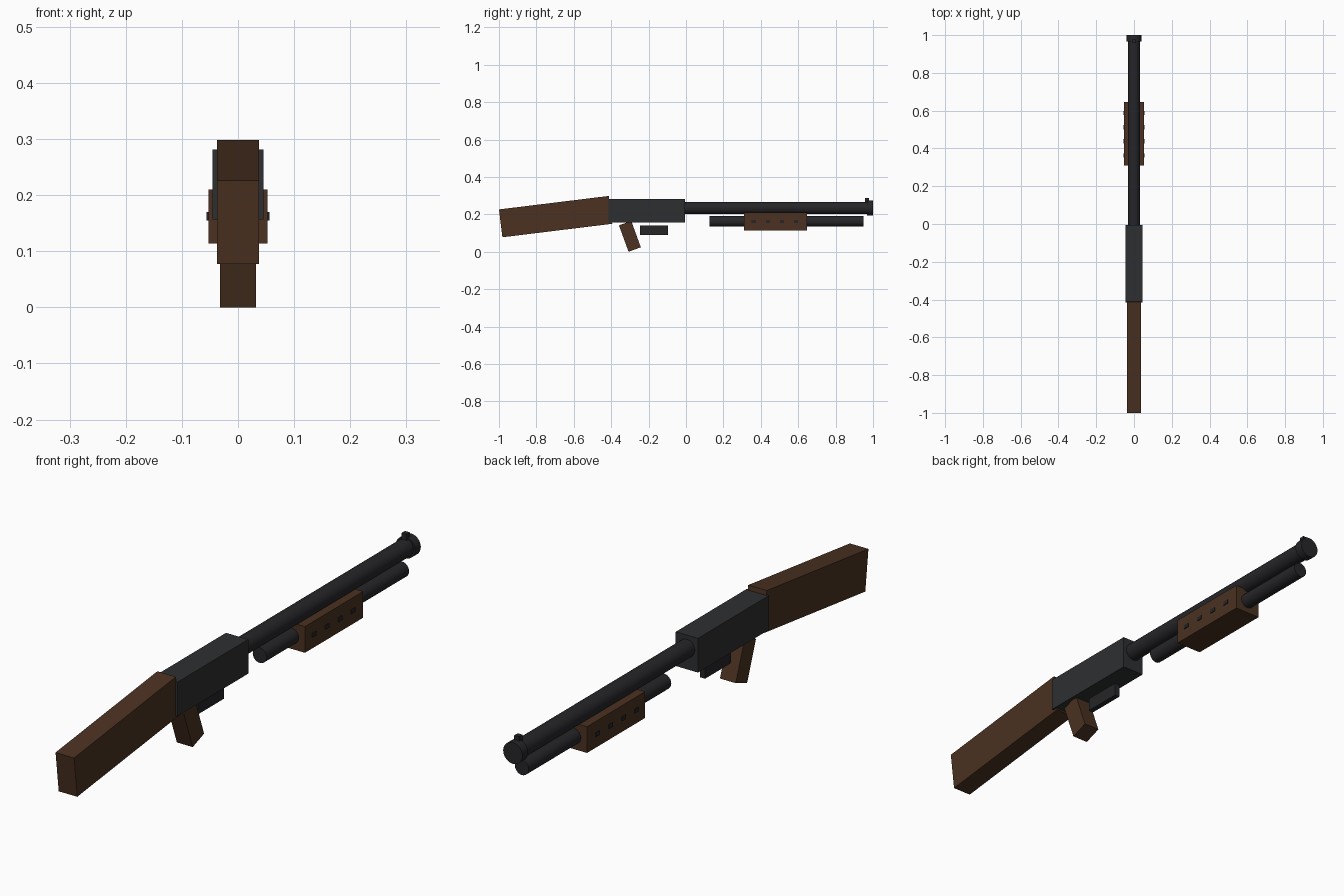
import bpy
from math import radians

cube = bpy.data.objects.get("Cube")
if cube:
    bpy.data.objects.remove(cube, do_unlink=True)


def material(name, rgb):
    m = bpy.data.materials.new(name)
    m.use_nodes = True
    m.diffuse_color = (*rgb, 1)
    bsdf = next(n for n in m.node_tree.nodes if n.type == 'BSDF_PRINCIPLED')
    bsdf.inputs["Base Color"].default_value = (*rgb, 1)
    return m


WOOD = material("brown wood", (0.069, 0.031, 0.015))
STEEL = material("grey steel", (0.026, 0.028, 0.030))
DARK = material("dark steel", (0.019, 0.019, 0.022))


def finish(name, mat):
    ob = bpy.context.object
    ob.name = ob.data.name = name
    ob.data.materials.append(mat)
    return ob


def box(name, mat, centre, size, tilt=0):
    """Box of the given size, tilted about x in degrees."""
    bpy.ops.mesh.primitive_cube_add(size=1, location=centre)
    ob = finish(name, mat)
    ob.scale = size
    bpy.ops.object.transform_apply(location=False, rotation=False, scale=True)
    ob.rotation_euler.x = radians(tilt)
    return ob


def tube(name, mat, y0, y1, z, radius):
    """Round bar running along y."""
    bpy.ops.mesh.primitive_cylinder_add(
        vertices=24, radius=radius, depth=y1 - y0,
        location=(0, (y0 + y1) / 2, z), rotation=(radians(90), 0, 0))
    ob = finish(name, mat)
    bpy.ops.object.shade_smooth_by_angle(angle=radians(35))
    return ob


# Wooden stock and grip
box("stock", WOOD, (0, -0.697, 0.188), (0.075, 0.592, 0.15), 7)
box("grip", WOOD, (0, -0.30, 0.0825), (0.064, 0.07, 0.15), 20)

# Receiver and trigger guard
box("receiver", STEEL, (0, -0.21, 0.219), (0.09, 0.41, 0.125))
box("trigger_guard", DARK, (0, -0.171, 0.115), (0.02, 0.15, 0.05))

# Barrel, muzzle ring and front sight
tube("barrel", DARK, -0.02, 0.99, 0.234, 0.0325)
tube("muzzle_ring", DARK, 0.967, 1.0, 0.234, 0.039)
box("front_sight", DARK, (0, 0.968, 0.274), (0.02, 0.02, 0.028))

# Lower tube with its sliding wooden handle
tube("lower_tube", DARK, 0.125, 0.948, 0.162, 0.028)
box("fore_end", WOOD, (0, 0.479, 0.162), (0.106, 0.336, 0.096))

# Studs on both sides of the handle
for side, label in ((1, "left"), (-1, "right")):
    for i in range(4):
        box(f"{label}_stud_{i + 1}", DARK,
            (side * 0.052, 0.363 + i * 0.075, 0.1625), (0.008, 0.023, 0.015))
